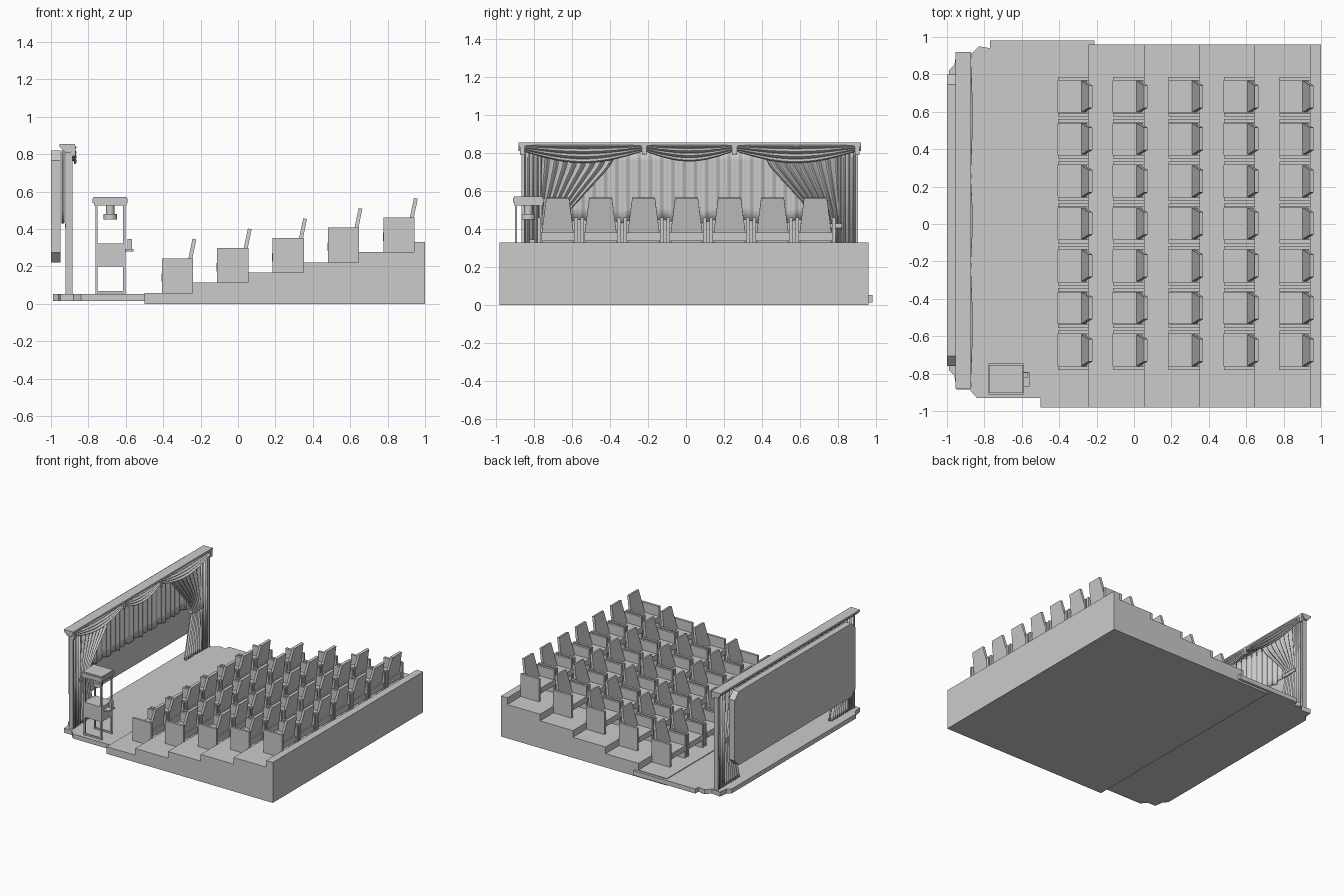
import bpy, bmesh, math
from mathutils import Vector

old = bpy.data.objects.get("Cube")
if old:
    bpy.data.objects.remove(old, do_unlink=True)

GREY = (0.6, 0.6, 0.6, 1)
mat = bpy.data.materials.new("plain grey")
mat.use_nodes = True
mat.diffuse_color = GREY
mat.node_tree.nodes["Principled BSDF"].inputs["Base Color"].default_value = GREY


def finish(name, bm, thickness=0, smooth=False):
    bmesh.ops.recalc_face_normals(bm, faces=bm.faces)
    me = bpy.data.meshes.new(name)
    bm.to_mesh(me)
    bm.free()
    me.materials.append(mat)
    ob = bpy.data.objects.new(name, me)
    bpy.context.collection.objects.link(ob)
    if thickness:
        mod = ob.modifiers.new("thickness", 'SOLIDIFY')
        mod.thickness = thickness
        mod.offset = 0
    if smooth:
        bpy.ops.object.select_all(action='DESELECT')
        ob.select_set(True)
        bpy.context.view_layer.objects.active = ob
        bpy.ops.object.shade_smooth_by_angle(angle=math.radians(40))
    return ob


def add_prism(bm, points, axis, lo, hi):
    """Extrude a 2D outline along an axis (0=x, 1=y, 2=z)."""
    def place(p, d):
        c = list(p)
        c.insert(axis, d)
        return bm.verts.new(c)
    a = [place(p, lo) for p in points]
    b = [place(p, hi) for p in points]
    bm.faces.new(a)
    bm.faces.new(b[::-1])
    for i in range(len(a)):
        j = (i + 1) % len(a)
        bm.faces.new((a[i], b[i], b[j], a[j]))


def add_box(bm, x0, x1, y0, y1, z0, z1):
    add_prism(bm, [(x0, y0), (x1, y0), (x1, y1), (x0, y1)], 2, z0, z1)


def prism(name, *args):
    bm = bmesh.new()
    add_prism(bm, *args)
    return finish(name, bm)


def boxes(name, *dims):
    bm = bmesh.new()
    for d in dims:
        add_box(bm, *d)
    return finish(name, bm)


def cloth(name, func, nu, nv):
    """Grid surface from func(u, v) with u and v from 0 to 1."""
    bm = bmesh.new()
    rows = [[bm.verts.new(func(i / nu, j / nv)) for i in range(nu + 1)]
            for j in range(nv + 1)]
    for r, s in zip(rows, rows[1:]):
        for i in range(nu):
            bm.faces.new((r[i], r[i + 1], s[i + 1], s[i]))
    return finish(name, bm, 0.004, True)


# Stepped seating floor
PITCH, RISE, ROWS = 0.296, 0.0545, 5
profile = [(1, 0), (-0.5, 0), (-0.5, 0.058)]
for i in range(ROWS):
    x = -0.243 + PITCH * i
    profile += [(x, 0.058 + RISE * i), (x, 0.058 + RISE * (i + 1))]
profile.append((1, 0.33))
prism("stepped_floor", profile, 1, -0.98, 0.96)

# Stage slab with cut corners
prism("stage", [(-0.21, -0.93), (-0.84, -0.93), (-0.88, -0.885), (-0.95, -0.885),
                (-0.96, -0.81), (-0.99, -0.78), (-0.99, 0.82), (-0.96, 0.85),
                (-0.95, 0.92), (-0.87, 0.91), (-0.83, 0.95), (-0.77, 0.94),
                (-0.77, 0.98), (-0.21, 0.98)], 2, 0.015, 0.052)

# Screen with cut corners
MID = 0.02
c = 0.054
y0, y1, z0, z1 = MID - 0.78, MID + 0.78, 0.22, 0.82
prism("screen", [(y0 + c, z0), (y1 - c, z0), (y1, z0 + c), (y1, z1 - c),
                 (y1 - c, z1), (y0 + c, z1), (y0, z1 - c), (y0, z0 + c)],
      0, -1, -0.948)

# Cornice over the curtains
prism("cornice", [(-0.955, 0.855), (-0.955, 0.84), (-0.925, 0.81), (-0.892, 0.81),
                  (-0.872, 0.84), (-0.872, 0.855)], 1, MID - 0.9, MID + 0.9)

# Centre curtain, gathered up with a scalloped hem
def centre(u, v):
    hem = 0.43 + 0.02 * abs(math.sin(u * math.pi * 9))
    x = -0.936 + 0.007 * math.sin(u * math.pi * 44)
    return (x, MID + (u - 0.5) * 1.3, 0.82 + (hem - 0.82) * v)

cloth("centre_curtain", centre, 176, 6)

# Tied side curtains, straight outer drapes, posts and tie bands
SWEEP = [(0.82, 0.37), (0.72, 0.43), (0.6, 0.54), (0.5, 0.63), (0.43, 0.67),
         (0.38, 0.665), (0.25, 0.63), (0.05, 0.58)]

def inner_edge(z):
    for (za, ya), (zb, yb) in zip(SWEEP, SWEEP[1:]):
        if z >= zb:
            return ya + (yb - ya) * (za - z) / (za - zb)
    return SWEEP[-1][1]

for side, label in ((-1, "right"), (1, "left")):
    def tied(u, v):
        z = 0.82 - 0.768 * v
        inner = inner_edge(z)
        x = -0.905 + 0.014 * math.sin(u * math.pi * 16)
        return (x, MID + side * (inner + (0.8 - inner) * u), z)

    def drape(u, v):
        x = -0.903 + 0.015 * math.sin(u * math.pi * 8)
        return (x, MID + side * (0.78 + 0.09 * u), 0.82 - 0.768 * v)

    cloth(label + "_tied_curtain", tied, 96, 24)
    cloth(label + "_outer_drape", drape, 48, 2)
    ends = sorted((MID + side * 0.87, MID + side * 0.885))
    boxes(label + "_curtain_post", (-0.922, -0.885, *ends, 0.05, 0.82))
    ends = sorted((MID + side * 0.655, MID + side * 0.8))
    boxes(label + "_tie_band", (-0.925, -0.885, *ends, 0.405, 0.43))

# Three hanging swags
PEAKS = [-0.86, -0.22, 0.255, 0.9]
for n, (ya, yb) in enumerate(zip(PEAKS, PEAKS[1:])):
    depth = 0.055 + 0.05 * (yb - ya - 0.475)
    def swag(u, v):
        sag = math.sin(math.pi * u)
        bottom = 0.812 - depth * sag
        x = -0.885 + (0.005 + 0.005 * sag) * (1 + math.sin(v * math.pi * 7))
        return (x, ya + (yb - ya) * u, 0.842 + (bottom - 0.842) * v)
    cloth("swag_%d" % (n + 1), swag, 24, 28)

# Small tails where the swags meet
for n, y in enumerate(PEAKS):
    boxes("swag_knot_%d" % (n + 1), (-0.89, -0.87, y - 0.012, y + 0.012, 0.79, 0.845))

# Snack cart: cabinet, legs, glazing bars, roof, kettle and side shelf
X0, X1, Y0, Y1 = -0.763, -0.602, -0.9, -0.758
T = 0.012
corners = [(x, y) for x in (X0, X1 - T) for y in (Y0, Y1 - T)]
boxes("cart_cabinet", (X0, X1, Y0, Y1, 0.2, 0.322))
boxes("cart_legs", *[(x, x + T, y, y + T, 0.052, 0.2) for x, y in corners])
boxes("cart_foot_rail", (X0, X1, Y0, Y0 + T, 0.055, 0.067),
      (X0, X1, Y1 - T, Y1, 0.055, 0.067))
boxes("cart_posts", *[(x, x + T, y, y + T, 0.322, 0.535) for x, y in corners])
boxes("cart_roof", (-0.771, -0.597, -0.905, -0.753, 0.525, 0.54),
      (-0.779, -0.59, -0.911, -0.747, 0.54, 0.562),
      (-0.772, -0.597, -0.904, -0.754, 0.562, 0.572))
boxes("cart_shelf", (X1, -0.558, -0.87, -0.79, 0.28, 0.292))
boxes("cart_scoop_box", (-0.59, -0.567, -0.822, -0.795, 0.292, 0.345))

bm = bmesh.new()
for radius, low, high in ((0.036, 0.45, 0.48), (0.022, 0.48, 0.53)):
    ring = [(-0.683 + radius * math.cos(a), -0.829 + radius * math.sin(a))
            for a in (k * math.tau / 16 for k in range(16))]
    add_prism(bm, ring, 2, low, high)
finish("cart_kettle", bm, 0, True)

# One theatre seat: cushion, two side panels and a tapered leaning back
bm = bmesh.new()
add_box(bm, -0.085, 0.075, -0.086, 0.086, 0.06, 0.105)
for s in (-1, 1):
    a, b = sorted((s * 0.087, s * 0.106))
    add_box(bm, -0.082, 0.085, a, b, 0, 0.185)
low, high = [], []
for ring, x, z, half in ((low, 0.04, 0.09, 0.086), (high, 0.082, 0.29, 0.06)):
    for dx, s in ((0, -1), (0.02, -1), (0.02, 1), (0, 1)):
        ring.append(bm.verts.new((x + dx, s * half, z - dx * 0.2)))
bm.faces.new(low)
bm.faces.new(high)
for i in range(4):
    j = (i + 1) % 4
    bm.faces.new((low[i], low[j], high[j], high[i]))
first = finish("seat_1_1", bm)

# Seat rows
for r in range(ROWS):
    for k in range(7):
        seat = first
        if r or k:
            seat = bpy.data.objects.new("seat_%d_%d" % (r + 1, k + 1), first.data)
            bpy.context.collection.objects.link(seat)
        seat.location = Vector((-0.325 + PITCH * r, 0.226 * (k - 3) + 0.003,
                                0.058 + RISE * r))
